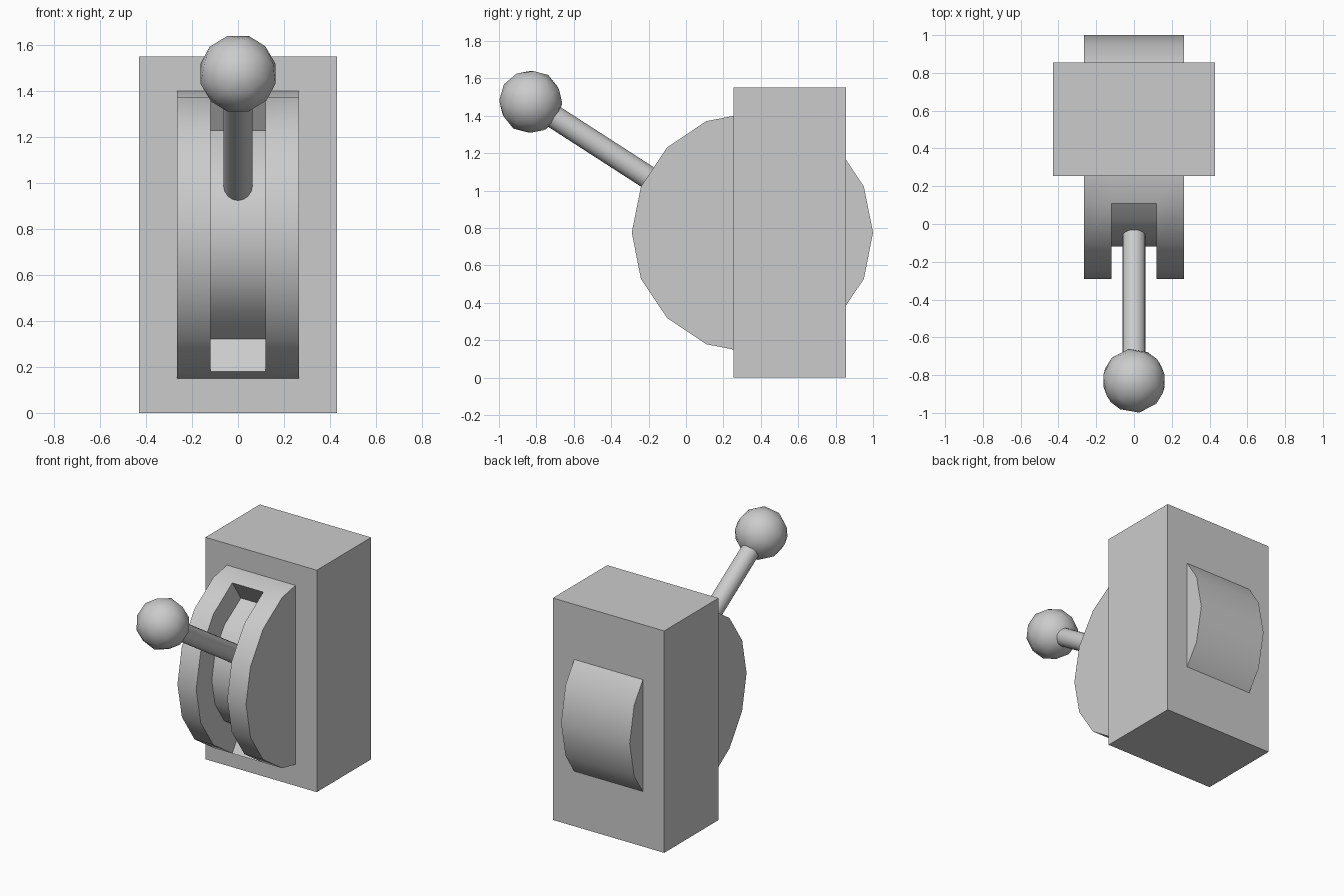
import bpy, bmesh
from math import sin, cos, radians, pi
from mathutils import Vector

if "Cube" in bpy.data.objects:
    bpy.data.objects.remove(bpy.data.objects["Cube"])

CY, CZ, R = 0.355, 0.775, 0.645      # wheel axis and radius
STEP, DEPTH = pi / 8, 0.172          # 16-sided wheel, slot depth


def smooth(obj, angle=30):
    bpy.ops.object.select_all(action='DESELECT')
    obj.select_set(True)
    bpy.context.view_layer.objects.active = obj
    bpy.ops.object.shade_smooth_by_angle(angle=radians(angle))


def rim(k, r=R):
    a = k * STEP
    return CY - r * cos(a), CZ + r * sin(a)


# Housing block
bpy.ops.mesh.primitive_cube_add(size=1, location=(0, 0.555, 0.775))
housing = bpy.context.object
housing.name = "housing"
housing.scale = (0.86, 0.6, 1.55)

# Slotted wheel: four rings across the width, slot sunk in the middle band
bm = bmesh.new()
rings = [[bm.verts.new((x, *rim(k))) for k in range(-8, 8)]
         for x in (-0.265, -0.12, 0.12, 0.265)]
at = lambda ring, k: rings[ring][(k + 8) % 16]
for k in range(-8, 8):
    for r in range(3):
        if r == 1 and -3 <= k < 3:
            continue
        bm.faces.new((at(r, k), at(r + 1, k), at(r + 1, k + 1), at(r, k + 1)))
bm.faces.new(rings[0])
bm.faces.new(rings[3])

# Slot floor, with end walls square to the last rim faces
floor = {}
for k in range(-3, 4):
    if abs(k) == 3:
        a = STEP * 2.5 * (1 if k > 0 else -1)
        y, z = rim(k)
        y, z = y + DEPTH * cos(a), z - DEPTH * sin(a)
    else:
        y, z = rim(k, R - DEPTH)
    floor[k] = [bm.verts.new((x, y, z)) for x in (-0.12, 0.12)]
for k in range(-3, 3):
    (a, b), (d, c) = floor[k], floor[k + 1]
    bm.faces.new((a, b, c, d))
    bm.faces.new((at(1, k), a, d, at(1, k + 1)))
    bm.faces.new((at(2, k), at(2, k + 1), c, b))
for k in (-3, 3):
    bm.faces.new((at(1, k), at(2, k), floor[k][1], floor[k][0]))
bmesh.ops.recalc_face_normals(bm, faces=bm.faces[:])
mesh = bpy.data.meshes.new("slotted_wheel")
bm.to_mesh(mesh)
bm.free()
wheel = bpy.data.objects.new("slotted_wheel", mesh)
bpy.context.collection.objects.link(wheel)
smooth(wheel)

# Lever rod, from the ball down into the slot floor
top, foot = Vector((0, -0.83, 1.475)), Vector((0, 0.0, 0.94))
axis = top - foot
tilt = axis.to_track_quat('Z', 'Y').to_euler()
bpy.ops.mesh.primitive_cylinder_add(vertices=16, radius=0.062, depth=axis.length,
                                    location=(top + foot) / 2, rotation=tilt)
rod = bpy.context.object
rod.name = "lever_rod"
smooth(rod)

# Ball grip
bpy.ops.mesh.primitive_ico_sphere_add(subdivisions=2, radius=0.171, location=top,
                                      rotation=tilt)
ball = bpy.context.object
ball.name = "lever_ball"
smooth(ball, 40)
